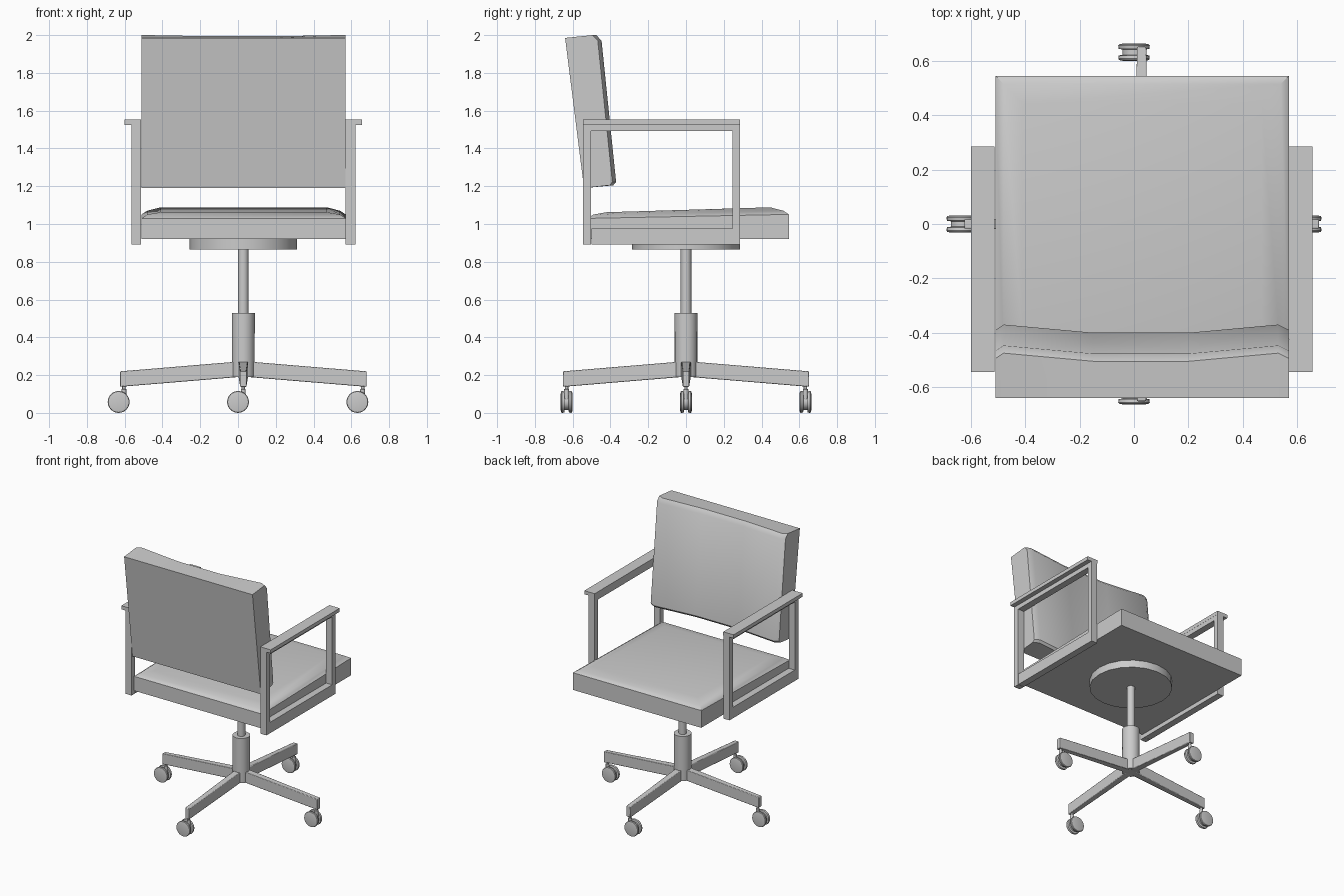
import bpy, bmesh, math
from mathutils import Matrix, Vector

if "Cube" in bpy.data.objects:
    bpy.data.objects.remove(bpy.data.objects["Cube"])

CX = 0.028  # x of the column axis


def make(name, verts, faces, angle=40, bevel=0):
    me = bpy.data.meshes.new(name)
    me.from_pydata(verts, [], faces)
    bm = bmesh.new()
    bm.from_mesh(me)
    bmesh.ops.recalc_face_normals(bm, faces=bm.faces)
    bm.to_mesh(me)
    bm.free()
    me.shade_smooth()
    me.set_sharp_from_angle(angle=math.radians(angle))
    ob = bpy.data.objects.new(name, me)
    bpy.context.collection.objects.link(ob)
    if bevel:
        b = ob.modifiers.new("round", 'BEVEL')
        b.width, b.segments = bevel, 2
        b.limit_method, b.angle_limit = 'ANGLE', math.radians(40)
    return ob


def loft(name, rings, **kw):
    n = len(rings[0])
    verts = [v for r in rings for v in r]
    faces = [(k * n + i, k * n + (i + 1) % n, (k + 1) * n + (i + 1) % n, (k + 1) * n + i)
             for k in range(len(rings) - 1) for i in range(n)]
    faces += [tuple(range(n)), tuple(range((len(rings) - 1) * n, len(rings) * n))]
    return make(name, verts, faces, **kw)


def box(name, x, y, z):
    return loft(name, [[(x[0], y[0], h), (x[1], y[0], h), (x[1], y[1], h), (x[0], y[1], h)] for h in z])


def turned(name, centre, profile, n=24, axis='Z'):
    # profile: (radius, height along axis)
    rings = []
    for r, h in profile:
        ring = []
        for i in range(n):
            a = 2 * math.pi * i / n
            c, s = r * math.cos(a), r * math.sin(a)
            ring.append(Vector(centre) + Vector((c, s, h) if axis == 'Z' else (c, h, s)))
        rings.append(ring)
    return loft(name, rings)


# seat cushion: rectangular rings with a sloping crown
def seat_ring(inset, z, slope):
    x0, x1, y0, y1 = -0.51 + inset, 0.57 - inset, -0.52 + inset, 0.545 - inset
    return [(x, y, z + slope * (y + 0.5)) for x, y in ((x0, y0), (x1, y0), (x1, y1), (x0, y1))]


loft("seat", [seat_ring(0, 0.92, 0), seat_ring(0, 1.03, 0.02), seat_ring(0.03, 1.05, 0.02),
              seat_ring(0.1, 1.06, 0.03)])

# backrest: side profile swept across x, front face hollowed in the middle
stations = [(-0.51, -0.02), (-0.48, 0), (-0.15, -0.03), (0.2, -0.03), (0.53, 0), (0.57, -0.02)]
rings = []
for x, d in stations:
    dip = -0.006 if d == -0.03 else 0
    rings.append([(x, -0.54, 1.19), (x, -0.64, 1.985), (x, -0.475 + d, 2.0 + dip),
                  (x, -0.447 + d, 1.97 + dip), (x, -0.37 + d, 1.222), (x, -0.385 + d, 1.205)])
loft("backrest", rings)

# arm frames, mirrored about the column axis
for side, tag in ((-1, "left"), (1, "right")):
    def span(a, b):
        return sorted((CX + side * a, CX + side * b))
    xs = span(0.542, 0.593)
    box(f"arm_pad_{tag}", span(0.541, 0.628), (-0.545, 0.285), (1.525, 1.552))
    box(f"arm_top_rail_{tag}", xs, (-0.545, 0.285), (1.492, 1.525))
    box(f"arm_bottom_rail_{tag}", xs, (-0.50, 0.245), (0.892, 0.975))
    box(f"arm_rear_post_{tag}", xs, (-0.545, -0.502), (0.892, 1.492))
    box(f"arm_front_post_{tag}", xs, (0.245, 0.285), (0.892, 1.492))

# support plate, gas lift and column
turned("seat_plate", (CX, 0, 0), [(0.285, 0.865), (0.285, 0.922)], 20)
turned("lift_rod", (CX, 0, 0), [(0.028, 0.5), (0.028, 0.87)], 16)
turned("column", (CX, 0, 0), [(0.06, 0.19), (0.061, 0.53)], 20)

# four sloping legs with stems and twin-wheel casters that all roll along x
for i in range(4):
    rot = Matrix.Rotation(i * math.pi / 2, 4, 'Z')
    base = Vector((CX, 0, 0))
    sect = []
    for r, w, zb, zt in ((0, 0.026, 0.192, 0.274), (0.652, 0.017, 0.138, 0.22)):
        sect.append([base + rot @ Vector((r, y, z))
                     for y, z in ((-w, zb), (w, zb), (w, zt), (-w, zt))])
    loft(f"base_leg_{i + 1}", sect, bevel=0.004)
    hub = base + rot @ Vector((0.632, 0, 0))
    turned(f"caster_stem_{i + 1}", hub, [(0.013, 0.06), (0.013, 0.125), (0.009, 0.127), (0.009, 0.16)], 12)
    turned(f"caster_wheels_{i + 1}", hub + Vector((-CX, 0, 0.058)),
           [(0.04, -0.032), (0.055, -0.029), (0.058, -0.024), (0.056, -0.012), (0.042, -0.01),
            (0.042, 0.01), (0.056, 0.012), (0.058, 0.024), (0.055, 0.029), (0.04, 0.032)], 24, 'Y')
